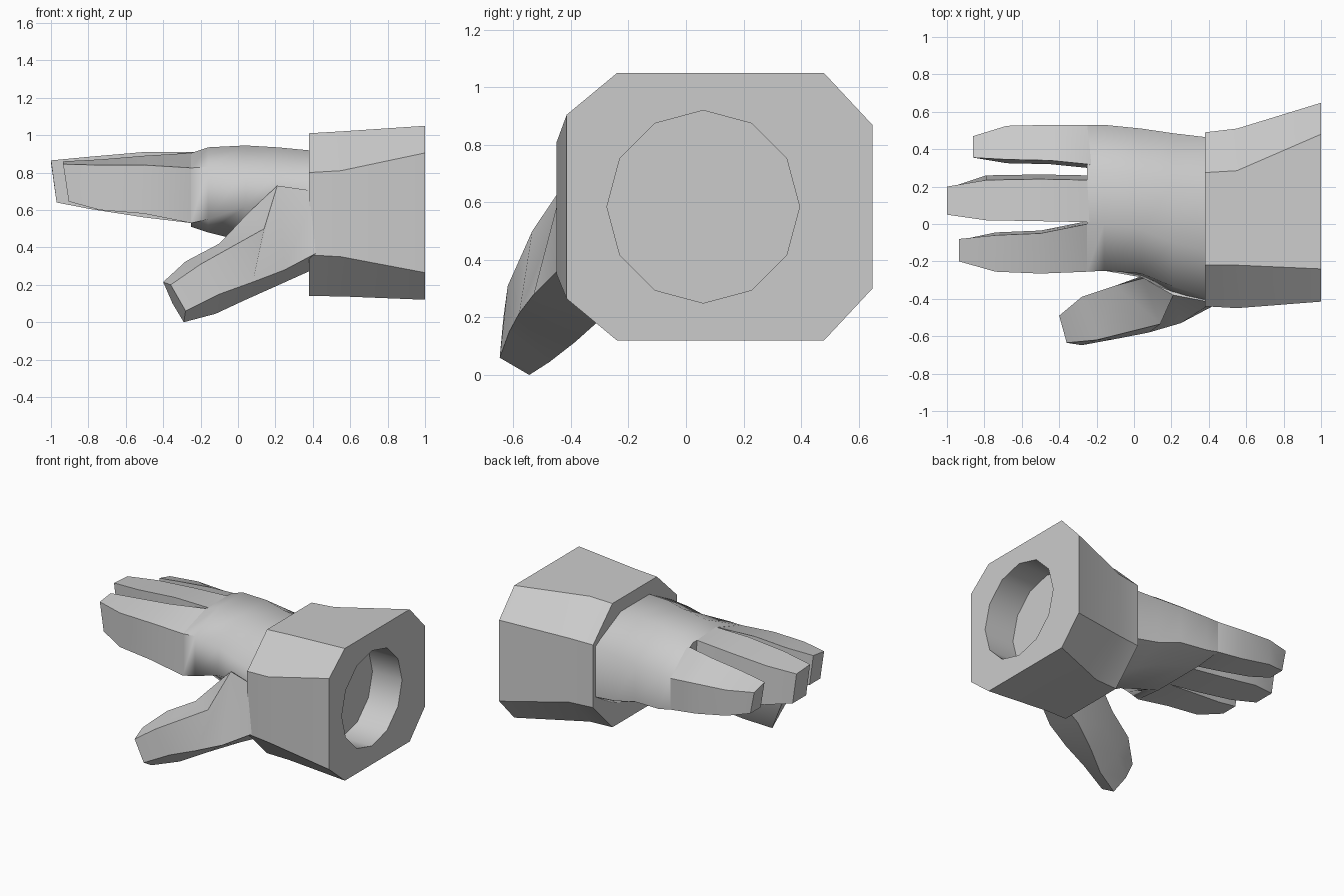
import bpy
import bmesh
from math import cos, sin, pi, radians

old = bpy.data.objects.get("Cube")
if old:
    bpy.data.objects.remove(old, do_unlink=True)

grey = bpy.data.materials.new("plain grey")
grey.use_nodes = True
grey.diffuse_color = (0.6, 0.6, 0.6, 1)
grey.node_tree.nodes["Principled BSDF"].inputs["Base Color"].default_value = (0.6, 0.6, 0.6, 1)


def add_ring(bm, points):
    return [bm.verts.new(p) for p in points]


def join_rings(bm, a, b):
    for i in range(len(a)):
        j = (i + 1) % len(a)
        bm.faces.new((a[i], a[j], b[j], b[i]))


def loft(bm, sections, cap_start=True, cap_end=True):
    """Skin a row of equal-sided sections and close the ends."""
    rings = [add_ring(bm, s) for s in sections]
    for a, b in zip(rings, rings[1:]):
        join_rings(bm, a, b)
    if cap_start:
        bm.faces.new(rings[0])
    if cap_end:
        bm.faces.new(rings[-1])
    return rings


def finish(bm, name, angle):
    bmesh.ops.recalc_face_normals(bm, faces=bm.faces[:])
    mesh = bpy.data.meshes.new(name)
    bm.to_mesh(mesh)
    bm.free()
    mesh.materials.append(grey)
    obj = bpy.data.objects.new(name, mesh)
    bpy.context.collection.objects.link(obj)
    bpy.ops.object.select_all(action='DESELECT')
    obj.select_set(True)
    bpy.context.view_layer.objects.active = obj
    bpy.ops.object.shade_smooth_by_angle(angle=radians(angle))
    return obj


def octagon(x, ys, front_zs, back_zs):
    """Chamfered rectangle: y stops, then heights on the front and back sides."""
    a, b, c, d = ys
    e, f, g, h = front_zs
    low, high = back_zs
    return [(x, y, z) for y, z in
            ((b, e), (c, e), (d, low), (d, high), (c, h), (b, h), (a, g), (a, f))]


# Flared cuff with a shallow round socket in its open end
bm = bmesh.new()
outer = loft(bm, [
    octagon(0.38, (-0.44, -0.22, 0.275, 0.49), (0.14, 0.36, 0.80, 1.01), (0.36, 0.80)),
    octagon(0.55, (-0.45, -0.22, 0.285, 0.51), (0.138, 0.35, 0.81, 1.02), (0.36, 0.81)),
    octagon(1.0, (-0.415, -0.24, 0.48, 0.648), (0.12, 0.265, 0.905, 1.05), (0.30, 0.87)),
], cap_end=False)


def socket(x, radius):
    return [(x, 0.06 + radius * cos(i * pi / 6), 0.585 + radius * sin(i * pi / 6))
            for i in range(12)]


inner = loft(bm, [socket(1.0, 0.335), socket(0.77, 0.335)], cap_start=False)
rims = [bm.edges.get((r[i], r[(i + 1) % len(r)]))
        for r in (outer[-1], inner[0]) for i in range(len(r))]
bmesh.ops.bridge_loops(bm, edges=rims)
finish(bm, "cuff", 33)


# Palm: crown along the middle, front edge rolled inward, hollow by the thumb
def palm_section(x, y0, y1, roll, lows, highs, bottom, top):
    w = y1 - y0
    return [(x, y, z) for y, z in (
        (y0 + w * 0.25, bottom), (y1 - w * 0.25, bottom), (y1, lows[1]), (y1, highs[1]),
        (y1 - w * 0.32, top), (y0 + w * 0.32, top), (y0 + roll, highs[0]), (y0, lows[0]))]


bm = bmesh.new()
loft(bm, [
    palm_section(0.42, -0.43, 0.46, 0.03, (0.60, 0.42), (0.78, 0.78), 0.29, 0.915),
    palm_section(0.21, -0.375, 0.485, 0.04, (0.68, 0.45), (0.80, 0.77), 0.36, 0.935),
    palm_section(0.04, -0.285, 0.51, 0.02, (0.62, 0.50), (0.81, 0.76), 0.43, 0.945),
    palm_section(-0.16, -0.25, 0.53, 0, (0.55, 0.51), (0.83, 0.75), 0.48, 0.935),
    palm_section(-0.25, -0.255, 0.53, 0, (0.53, 0.53), (0.825, 0.75), 0.51, 0.905),
])
finish(bm, "palm", 62)


# Fingers: each station is x, front y, back y, bottom, front top, back top
def finger(name, stations, flare_front, flare_back):
    """The flares widen the underside; the tip face leans back below."""
    bm = bmesh.new()
    tip = stations[0][0]
    sections = []
    for x, y0, y1, z0, t0, t1 in stations:
        low_x = x + 0.03 if x == tip else x
        spread = 0 if x == tip else 1
        sections.append([(low_x, y0 - flare_front * spread, z0),
                         (low_x, y1 + flare_back * spread, z0), (x, y1, t1), (x, y0, t0)])
    loft(bm, sections)
    finish(bm, name, 40)


finger("index_finger", [
    (-0.935, -0.20, -0.08, 0.645, 0.845, 0.86),
    (-0.74, -0.255, -0.06, 0.60, 0.84, 0.87),
    (-0.50, -0.265, -0.05, 0.58, 0.84, 0.89),
    (-0.25, -0.255, 0.0, 0.53, 0.825, 0.905),
    (-0.16, -0.21, 0.01, 0.56, 0.80, 0.88),
], 0, 0.015)
finger("middle_finger", [
    (-1.0, 0.05, 0.20, 0.64, 0.865, 0.855),
    (-0.79, 0.02, 0.235, 0.605, 0.885, 0.87),
    (-0.50, 0.015, 0.24, 0.56, 0.91, 0.89),
    (-0.25, 0.01, 0.235, 0.53, 0.91, 0.905),
    (-0.16, 0.01, 0.25, 0.54, 0.90, 0.90),
], 0, 0.025)
finger("outer_finger", [
    (-0.86, 0.355, 0.47, 0.635, 0.82, 0.79),
    (-0.68, 0.345, 0.525, 0.60, 0.845, 0.78),
    (-0.45, 0.34, 0.53, 0.555, 0.87, 0.765),
    (-0.25, 0.32, 0.53, 0.53, 0.89, 0.75),
    (-0.16, 0.30, 0.49, 0.56, 0.86, 0.73),
], 0.02, 0)

# Thumb: five edges running from the tip down into the wrist
upper_front = [(-0.36, -0.635, 0.20), (-0.20, -0.62, 0.31), (0.14, -0.535, 0.50),
               (0.21, -0.38, 0.73), (0.42, -0.42, 0.70)]
upper_inner = [(-0.40, -0.49, 0.215), (-0.28, -0.39, 0.325), (-0.10, -0.33, 0.42),
               (0.05, -0.29, 0.58), (0.30, -0.20, 0.60)]
under_inner = [(-0.35, -0.50, 0.10), (-0.20, -0.405, 0.18), (-0.03, -0.325, 0.28),
               (0.12, -0.25, 0.42), (0.36, -0.20, 0.45)]
lower_inner = [(-0.29, -0.545, 0.0), (-0.12, -0.475, 0.045), (0.03, -0.385, 0.115),
               (0.22, -0.29, 0.20), (0.42, -0.25, 0.29)]
lower_front = [(-0.28, -0.648, 0.06), (-0.10, -0.615, 0.15), (0.08, -0.58, 0.215),
               (0.25, -0.53, 0.28), (0.42, -0.44, 0.37)]
bm = bmesh.new()
loft(bm, list(zip(upper_front, upper_inner, under_inner, lower_inner, lower_front)))
finish(bm, "thumb", 40)
